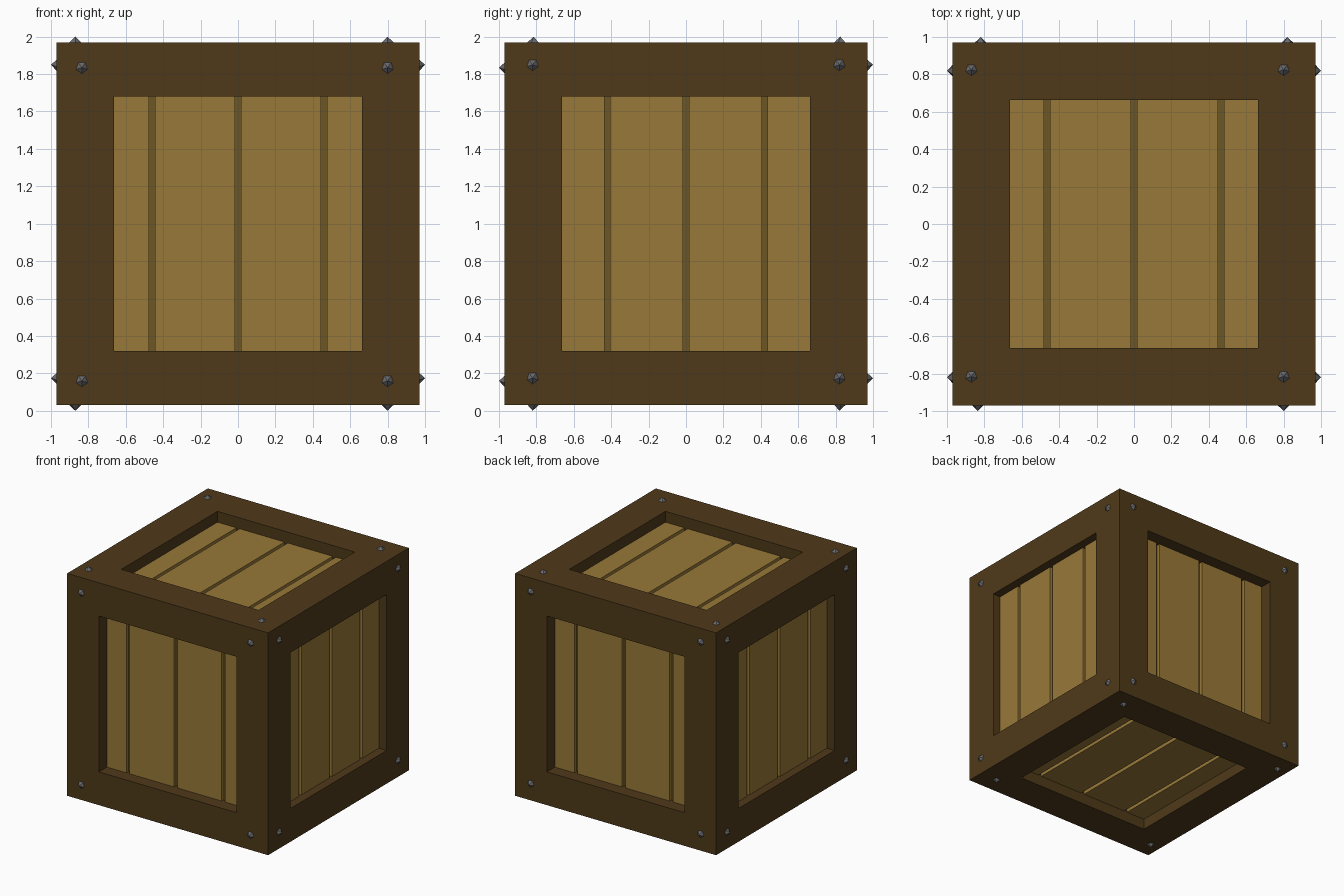
import bpy, bmesh
from math import pi
from mathutils import Matrix, Vector

if "Cube" in bpy.data.objects:
    bpy.data.objects.remove(bpy.data.objects["Cube"])


def material(name, rgb):
    m = bpy.data.materials.new(name)
    m.diffuse_color = (*rgb, 1)
    m.use_nodes = True
    m.node_tree.nodes["Principled BSDF"].inputs["Base Color"].default_value = m.diffuse_color
    return m


DARK = material("dark_wood", (0.078, 0.042, 0.010))
LIGHT = material("light_wood", (0.315, 0.190, 0.040))
GAP = material("gap_wood", (0.150, 0.095, 0.018))
STEEL = material("steel", (0.15, 0.15, 0.16))

H = 0.97          # half size of the frame
OPEN = 0.663      # half width of the openings
OPEN_Z = 0.68     # half height of the side openings
PLANK = 0.03      # plank thickness
CENTRE = Vector((0, 0, 1))
X, Y, Z = Vector((1, 0, 0)), Vector((0, 1, 0)), Vector((0, 0, 1))

# name, across, along, outward, recess, outer gap, half length, bolt across, bolt along
FACES = [
    ("front", X, Z, -Y, 0.11, 0.46, OPEN_Z, (-0.835, 0.80), (-0.84, 0.835)),
    ("back", -X, Z, Y, 0.11, 0.46, OPEN_Z, (-0.82, 0.82), (-0.825, 0.85)),
    ("right", Y, Z, X, 0.075, 0.42, OPEN_Z, (-0.82, 0.82), (-0.825, 0.85)),
    ("left", -Y, Z, -X, 0.075, 0.42, OPEN_Z, (-0.82, 0.82), (-0.825, 0.85)),
    ("top", X, Y, Z, 0.095, 0.465, OPEN, (-0.87, 0.80), (-0.815, 0.825)),
    ("bottom", X, -Y, -Z, 0.095, 0.465, OPEN, (-0.87, 0.80), (-0.82, 0.82)),
]


def make_object(name, bm, mats):
    bmesh.ops.recalc_face_normals(bm, faces=bm.faces)
    me = bpy.data.meshes.new(name)
    bm.to_mesh(me)
    bm.free()
    for m in mats:
        me.materials.append(m)
    ob = bpy.data.objects.new(name, me)
    bpy.context.collection.objects.link(ob)
    return ob


# Frame: a cube with a pocket sunk into every side
bm = bmesh.new()
bmesh.ops.create_cube(bm, size=2 * H)
for f in list(bm.faces):
    n = f.normal.copy()
    recess = next(r[4] for r in FACES if r[3].dot(n) > 0.9)
    bmesh.ops.inset_individual(bm, faces=[f], thickness=H - OPEN, use_even_offset=True)
    if abs(n.z) < 0.5:
        for v in f.verts:
            v.co.z *= OPEN_Z / OPEN
    floor = bmesh.ops.extrude_discrete_faces(bm, faces=[f])["faces"][0]
    bmesh.ops.translate(bm, verts=floor.verts, vec=-n * (recess + PLANK))
    floor.material_index = 1
bmesh.ops.translate(bm, verts=bm.verts, vec=CENTRE)
make_object("crate_frame", bm, [DARK, GAP])

for name, u, v, n, recess, gap, half, bolts_u, bolts_v in FACES:
    basis = Matrix((u, v, n)).transposed().to_4x4()
    place = Matrix.Translation(CENTRE) @ basis

    # Planks: four boards separated by three narrow grooves
    bm = bmesh.new()
    edges = [(-OPEN, -gap - 0.015), (-gap + 0.015, -0.016),
             (0.016, gap - 0.015), (gap + 0.015, OPEN)]
    for a, b in edges:
        mid = Vector(((a + b) / 2, 0, H - recess - PLANK / 2))
        size = Matrix.Diagonal((b - a, 2 * half, PLANK, 1))
        bmesh.ops.create_cube(bm, size=1, matrix=place @ Matrix.Translation(mid) @ size)
    make_object(name + "_planks", bm, [LIGHT])

    # Bolts: five-sided pointed heads on the frame corners
    bm = bmesh.new()
    for bu in bolts_u:
        for bv in bolts_v:
            at = Matrix.Translation((bu, bv, H + 0.01)) @ Matrix.Rotation(pi, 4, 'Z')
            bmesh.ops.create_cone(bm, cap_ends=True, segments=5, radius1=0.043, radius2=0,
                                  depth=0.04, matrix=place @ at)
    make_object(name + "_bolts", bm, [STEEL])
